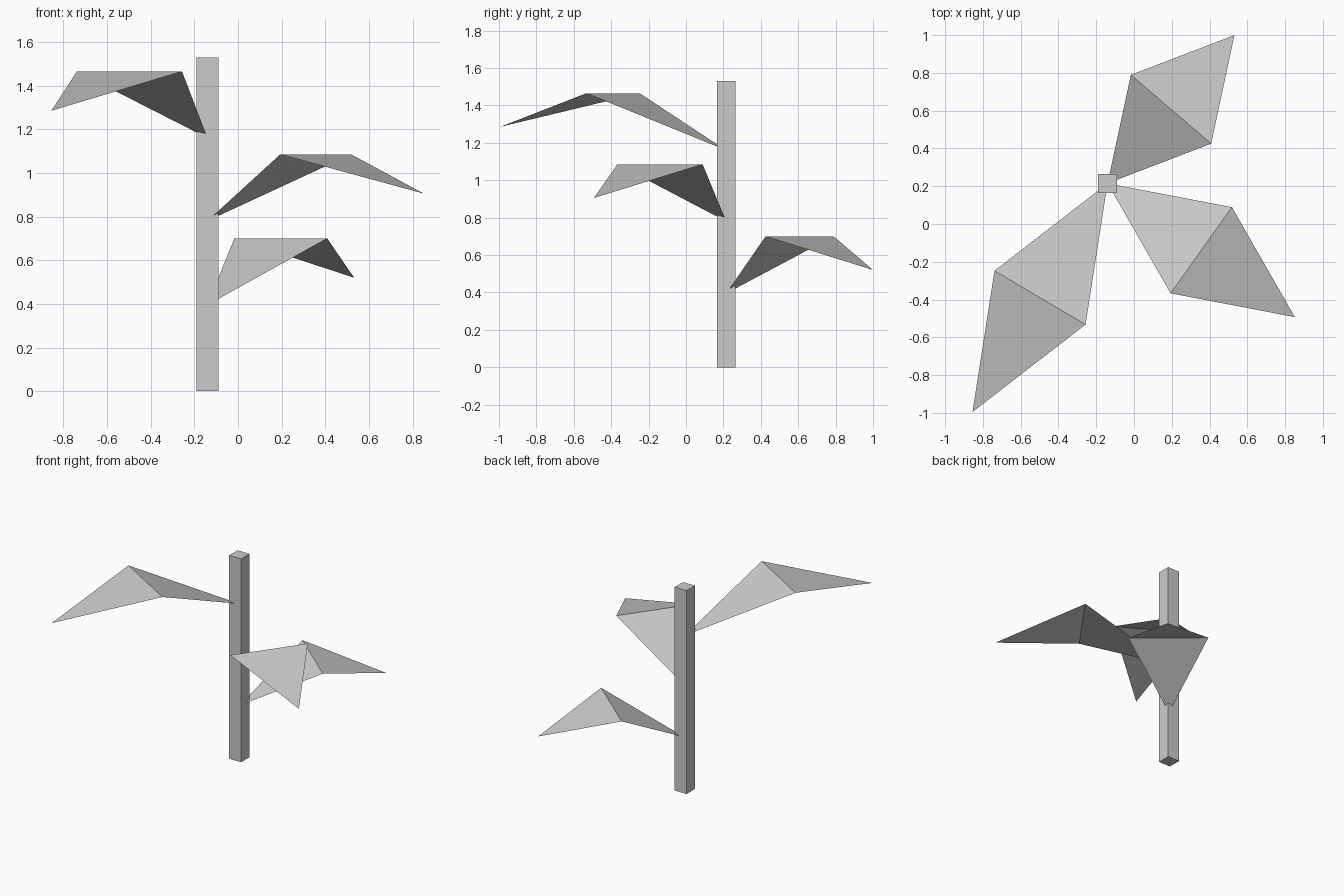
import bpy
from mathutils import Vector

if "Cube" in bpy.data.objects:
    bpy.data.objects.remove(bpy.data.objects["Cube"], do_unlink=True)

# One plain grey for the whole plant
grey = bpy.data.materials.new("plain grey")
grey.use_nodes = True
colour = (0.6, 0.6, 0.6, 1)
grey.diffuse_color = colour
grey.node_tree.nodes["Principled BSDF"].inputs["Base Color"].default_value = colour

STEM = Vector((-0.14, 0.215, 0))
HEIGHT, THICK = 1.53, 0.1
HALF_WIDTH, RISE, DROOP = 0.28, 0.305, 0.18

# Square stem
bpy.ops.mesh.primitive_cube_add(size=1, location=STEM + Vector((0, 0, HEIGHT / 2)))
stem = bpy.context.object
stem.name = "stem"
stem.scale = (THICK, THICK, HEIGHT)
stem.data.materials.append(grey)


def add_leaf(name, reach, root_z):
    """Folded leaf: one triangle rising to a crease, one drooping to the tip."""
    out = Vector((reach[0], reach[1], 0))
    side = Vector((-out.y, out.x, 0)).normalized() * HALF_WIDTH
    root = STEM + Vector((0, 0, root_z))
    crease = root + out / 2 + Vector((0, 0, RISE))
    tip = root + out + Vector((0, 0, RISE - DROOP))
    mesh = bpy.data.meshes.new(name)
    mesh.from_pydata([root, crease - side, crease + side, tip], [],
                     [(0, 1, 2), (1, 3, 2)])
    mesh.materials.append(grey)
    leaf = bpy.data.objects.new(name, mesh)
    bpy.context.collection.objects.link(leaf)


# Three leaves climbing the stem, growing longer with height
add_leaf("lower_leaf", (0.672, 0.785), 0.395)
add_leaf("middle_leaf", (0.992, -0.708), 0.78)
add_leaf("upper_leaf", (-0.715, -1.21), 1.16)
